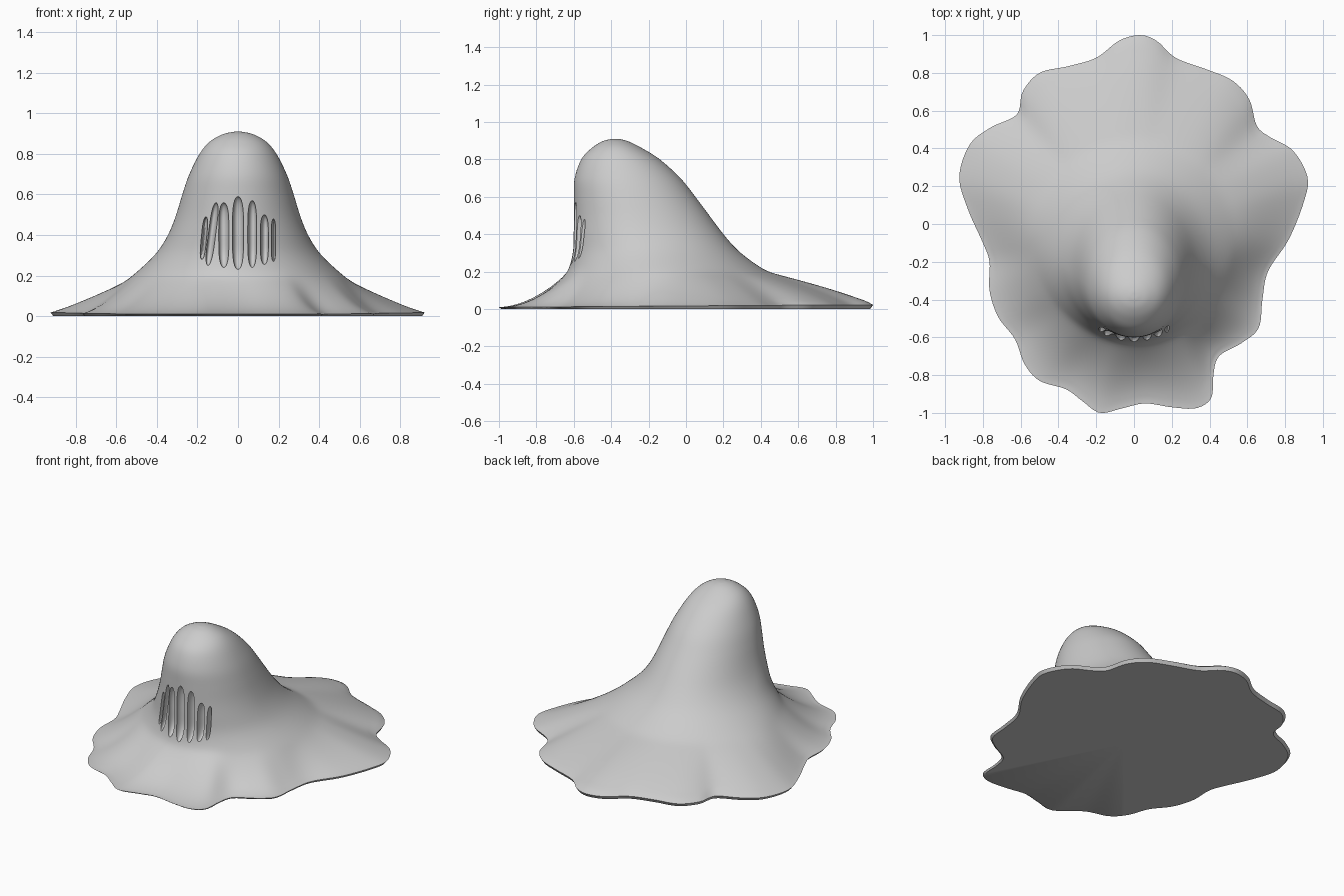
import bpy, bmesh, math

if "Cube" in bpy.data.objects:
    bpy.data.objects.remove(bpy.data.objects["Cube"])

N = 240            # points around each ring
BASE_Y = -0.1      # centre used to sample the wavy hem

# Wavy hem outline seen from above
HEM = [(.03, 1), (.12, .97), (.22, .88), (.38, .82), (.52, .76), (.61, .66), (.65, .52), (.72, .46),
       (.84, .39), (.918, .25), (.9, .12), (.82, -.08), (.71, -.25), (.68, -.4), (.66, -.55),
       (.57, -.63), (.45, -.7), (.42, -.8), (.41, -.92), (.33, -.975), (.2, -.97), (.06, -.95),
       (-.06, -.975), (-.18, -1), (-.27, -.94), (-.36, -.875), (-.5, -.83), (-.58, -.74),
       (-.63, -.61), (-.72, -.49), (-.765, -.35), (-.765, -.2), (-.8, -.1), (-.88, .08),
       (-.925, .25), (-.87, .42), (-.76, .51), (-.62, .58), (-.59, .7), (-.5, .8),
       (-.35, .835), (-.2, .88), (-.08, .97)]

# Body cross-sections: height, half width, front y, widest y, back y
BODY = [(.2, .52, -.63, -.08, .43), (.3, .41, -.605, -.17, .29), (.4, .345, -.602, -.24, .2),
        (.5, .305, -.6, -.27, .125), (.6, .275, -.6, -.3, .05), (.7, .24, -.595, -.33, -.03),
        (.8, .19, -.56, -.355, -.14), (.86, .14, -.505, -.37, -.235),
        (.895, .08, -.45, -.378, -.305), (.908, .03, -.405, -.38, -.35), (.91, .003, -.383, -.38, -.377)]


def catmull(p0, p1, p2, p3, t):
    return tuple(.5 * (2*b + (c - a)*t + (2*a - 5*b + 4*c - d)*t*t + (3*b - a - 3*c + d)*t**3)
                 for a, b, c, d in zip(p0, p1, p2, p3))


def smooth_curve(pts, steps, closed):
    n = len(pts)
    pick = (lambda i: pts[i % n]) if closed else (lambda i: pts[max(0, min(n - 1, i))])
    out = [catmull(pick(i-1), pick(i), pick(i+1), pick(i+2), k/steps)
           for i in range(n if closed else n - 1) for k in range(steps)]
    return out if closed else out + [pts[-1]]


# Radius of the hem by direction
polar = sorted((math.atan2(y - BASE_Y, x) % math.tau, math.hypot(x, y - BASE_Y))
               for x, y in smooth_curve(HEM, 16, True))
polar = [(polar[-1][0] - math.tau, polar[-1][1])] + polar + [(polar[0][0] + math.tau, polar[0][1])]


def hem_point(a):
    for (a0, r0), (a1, r1) in zip(polar, polar[1:]):
        if a0 <= a <= a1:
            r = r0 + (r1 - r0) * (a - a0) / max(a1 - a0, 1e-9)
            return r * math.cos(a), BASE_Y + r * math.sin(a)


def section_point(row, a):
    z, w, f, c, b = row
    s = math.sin(a)
    return w * math.cos(a), c + s * ((b - c) if s > 0 else (c - f)), z


# Rings from the hem underside up to the crown
rows = smooth_curve(BODY, 5, False)
angles = [math.tau * i / N for i in range(N)]
hem = [hem_point(a) for a in angles]
rings = [[(x * .985, y * .985, 0) for x, y in hem]]
STEPS = 22
for k in range(STEPS):
    s = 1 - k / STEPS
    ring = []
    for a, (hx, hy) in zip(angles, hem):
        ex, ey, _ = section_point(BODY[0], a)
        lip = .016 + .006 * math.sin(a)
        p = 1.3 - .5 * math.sin(a)
        ring.append((ex + (hx - ex)*s, ey + (hy - ey)*s, lip + (.2 - lip) * (1 - s)**p))
    rings.append(ring)
rings += [[section_point(r, a) for a in angles] for r in rows]

bm = bmesh.new()
vs = [[bm.verts.new(p) for p in ring] for ring in rings]
for lo, hi in zip(vs, vs[1:]):
    for i in range(N):
        j = (i + 1) % N
        bm.faces.new((lo[i], lo[j], hi[j], hi[i]))
top = bm.verts.new((0, -.38, .91))
under = bm.verts.new((0, BASE_Y, 0))
for i in range(N):
    j = (i + 1) % N
    bm.faces.new((vs[-1][i], vs[-1][j], top))
    bm.faces.new((vs[0][j], vs[0][i], under))
soft = [v for ring in vs[4:45] for v in ring]
for _ in range(8):
    bmesh.ops.smooth_vert(bm, verts=soft, factor=.5, use_axis_x=True, use_axis_y=True, use_axis_z=True)
bmesh.ops.recalc_face_normals(bm, faces=bm.faces)
mesh = bpy.data.meshes.new("draped_body")
bm.to_mesh(mesh)
bm.free()
body = bpy.data.objects.new("draped_body", mesh)
bpy.context.collection.objects.link(body)


def front_y(x, z):
    for r0, r1 in zip(rows, rows[1:]):
        if r0[0] <= z <= r1[0]:
            t = (z - r0[0]) / max(r1[0] - r0[0], 1e-9)
            _, w, f, c, _ = [a + (b - a)*t for a, b in zip(r0, r1)]
            return c - (c - f) * math.sqrt(max(0, 1 - (x / w)**2))


# Vertical slots in the face: x, bottom, top, width, lean
SLOTS = [(-.168, .28, .49, .026, .01), (-.128, .25, .56, .036, .02), (-.07, .24, .56, .05, 0),
         (0, .23, .59, .055, 0), (.07, .24, .57, .044, 0), (.13, .255, .5, .04, 0),
         (.175, .27, .48, .022, 0)]
bm = bmesh.new()
for cx, z0, z1, w, lean in SLOTS:
    made = bmesh.ops.create_uvsphere(bm, u_segments=20, v_segments=20, radius=1)["verts"]
    for v in made:
        lx, ly, lz = v.co
        d = math.hypot(lx, ly)
        k = math.sqrt(max(0, 1 - lz**4)) / d if d > 1e-5 else 0
        x = cx + lx * k * w / 2 + lean * lz
        z = (z0 + z1) / 2 + lz * (z1 - z0) / 2
        v.co = (x, front_y(x, z) + ly * k * .04, z)
bmesh.ops.recalc_face_normals(bm, faces=bm.faces)
mesh = bpy.data.meshes.new("slot_cutters")
bm.to_mesh(mesh)
bm.free()
cutter = bpy.data.objects.new("slot_cutters", mesh)
bpy.context.collection.objects.link(cutter)
cutter.hide_render = True
cutter.hide_set(True)

mod = body.modifiers.new("slots", "BOOLEAN")
mod.operation = "DIFFERENCE"
mod.solver = "EXACT"
mod.object = cutter
bpy.context.view_layer.objects.active = body
body.select_set(True)
bpy.ops.object.modifier_apply(modifier="slots")
bpy.data.objects.remove(cutter)
bpy.ops.object.shade_smooth_by_angle(angle=math.radians(40))
